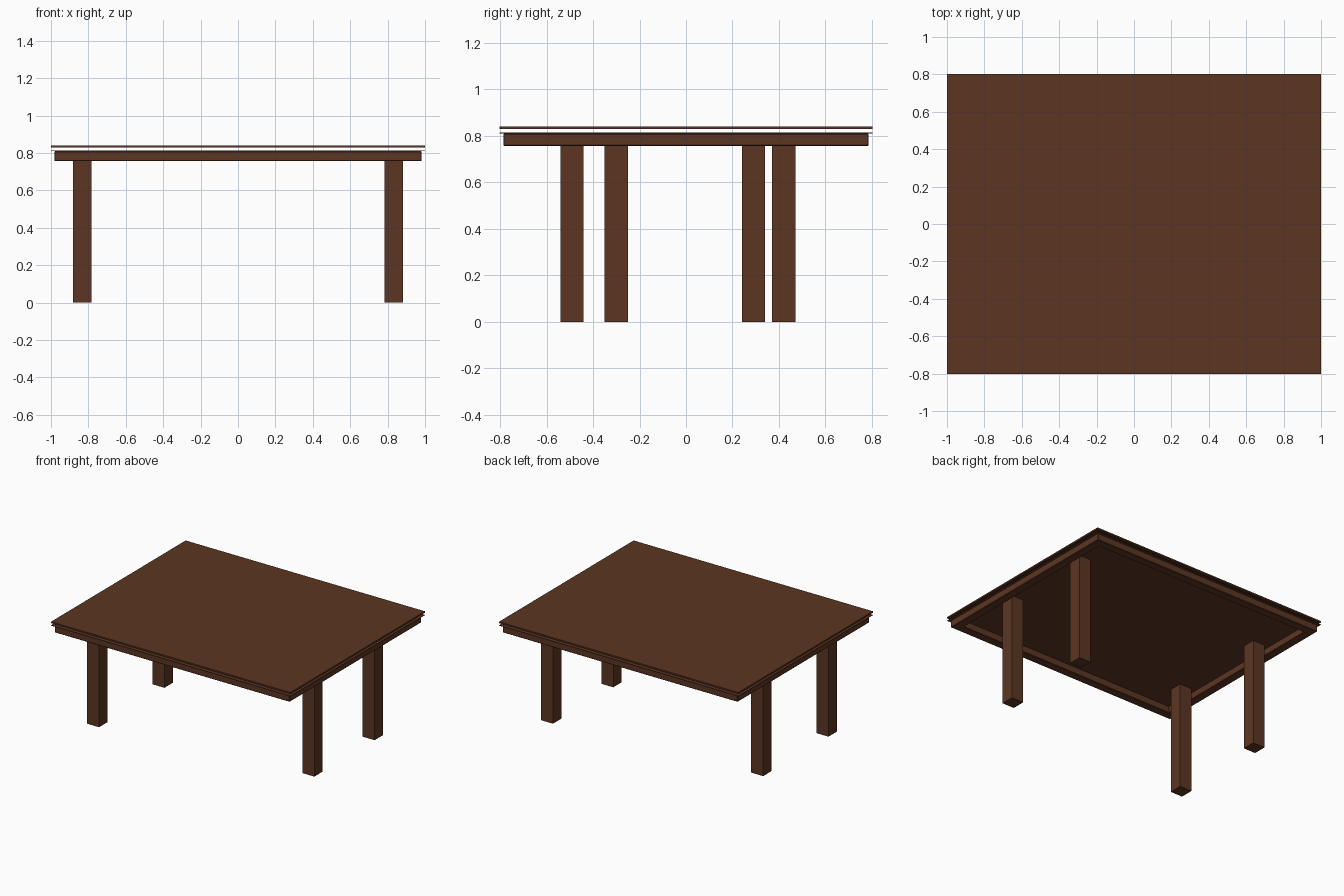
import bpy
import bmesh

cube = bpy.data.objects.get("Cube")
if cube:
    bpy.data.objects.remove(cube, do_unlink=True)

wood = bpy.data.materials.new("dark_brown_wood")
wood.use_nodes = True
colour = (0.108, 0.036, 0.0165, 1)
wood.diffuse_color = colour
wood.node_tree.nodes["Principled BSDF"].inputs["Base Color"].default_value = colour


def add_object(name, bm):
    mesh = bpy.data.meshes.new(name)
    bmesh.ops.recalc_face_normals(bm, faces=bm.faces)
    bm.to_mesh(mesh)
    bm.free()
    mesh.materials.append(wood)
    obj = bpy.data.objects.new(name, mesh)
    bpy.context.collection.objects.link(obj)
    return obj


def add_box(name, x, y, half_x, half_y, bottom, top):
    bm = bmesh.new()
    bmesh.ops.create_cube(bm, size=2)
    for v in bm.verts:
        v.co = (x + v.co.x * half_x, y + v.co.y * half_y,
                top if v.co.z > 0 else bottom)
    return add_object(name, bm)


def add_frame(name, half_x, half_y, width, bottom, top):
    """Hollow rectangular frame made from four mitred sides."""
    bm = bmesh.new()
    corners = [(-1, -1), (1, -1), (1, 1), (-1, 1)]
    loops = []
    for inset, z in ((0, bottom), (0, top), (width, top), (width, bottom)):
        loops.append([bm.verts.new((sx * (half_x - inset), sy * (half_y - inset), z))
                      for sx, sy in corners])
    for a, b in zip(loops, loops[1:] + loops[:1]):
        for i in range(4):
            j = (i + 1) % 4
            bm.faces.new((a[i], a[j], b[j], b[i]))
    return add_object(name, bm)


# Floating top board over a thin lower sheet, with a see-through gap between
add_box("table_top", 0, 0, 1, 0.803, 0.829, 0.84)
add_box("lower_sheet", 0, 0, 1, 0.803, 0.81, 0.813)

# Hollow apron with slightly softened edges
apron = add_frame("apron", 0.982, 0.786, 0.065, 0.756, 0.81)
bevel = apron.modifiers.new("soft_edges", "BEVEL")
bevel.width = 0.004
bevel.segments = 1

# Square legs, staggered from one side to the other
legs = {"front_left_leg": (0.833, -0.30), "back_left_leg": (0.833, 0.42),
        "front_right_leg": (-0.833, -0.49), "back_right_leg": (-0.833, 0.29)}
for name, (x, y) in legs.items():
    add_box(name, x, y, 0.05, 0.05, 0, 0.81)
